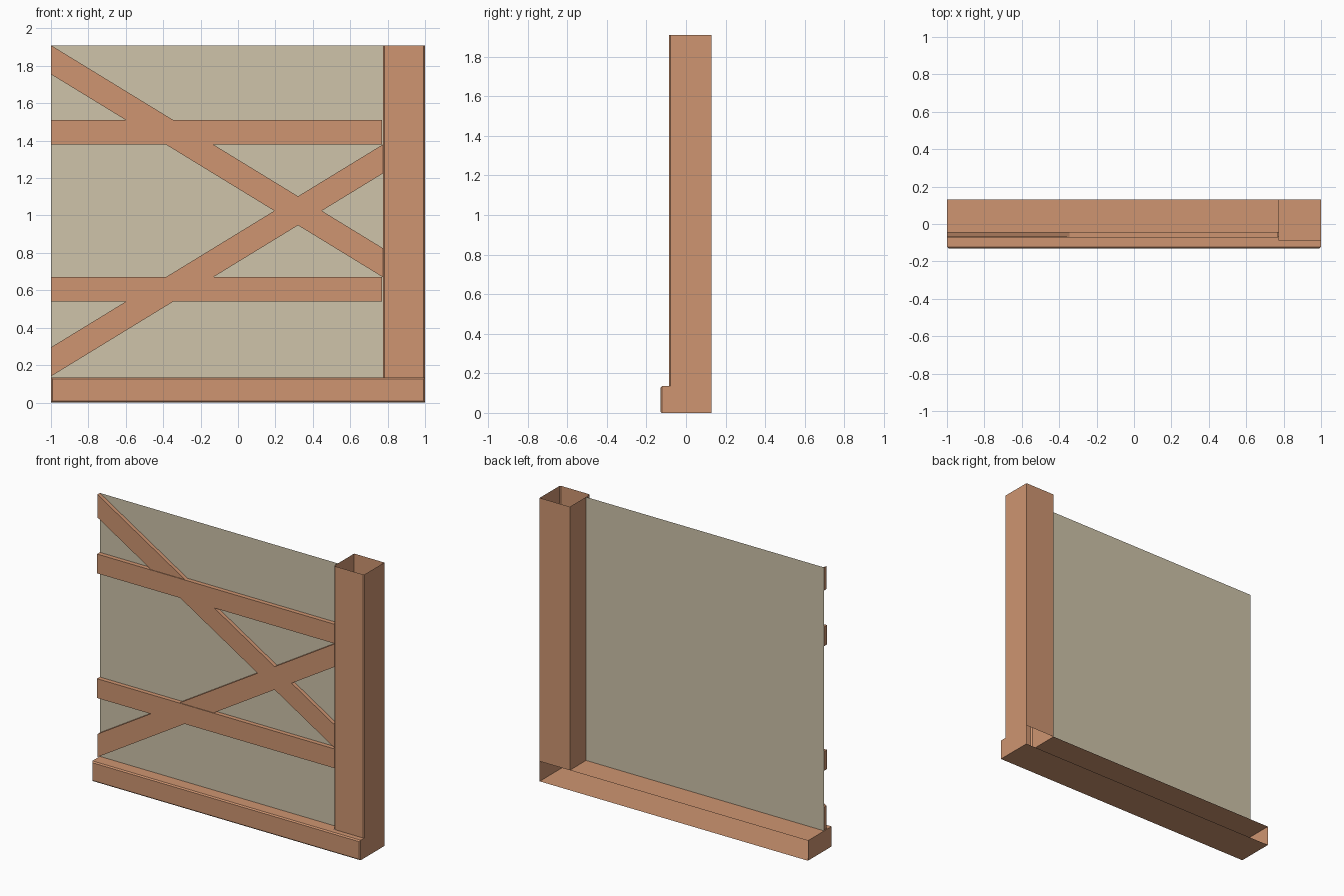
import bpy, bmesh

if "Cube" in bpy.data.objects:
    bpy.data.objects.remove(bpy.data.objects["Cube"])


def material(name, rgb):
    m = bpy.data.materials.new(name)
    m.diffuse_color = (*rgb, 1)
    m.use_nodes = True
    m.node_tree.nodes["Principled BSDF"].inputs["Base Color"].default_value = m.diffuse_color
    return m


WOOD = material("painted_wood", (0.62, 0.30, 0.165))
PLASTER = material("pale_panel", (0.62, 0.55, 0.40))

BEAM_TOP, TOP, POST_X = 0.135, 1.91, 0.775
POST_Y, PANEL_Y, BACK_Y = -0.087, -0.043, 0.13
BEVEL = 0.008


def finish(bm, name, mat):
    me = bpy.data.meshes.new(name)
    bm.to_mesh(me)
    bm.free()
    me.materials.append(mat)
    ob = bpy.data.objects.new(name, me)
    bpy.context.collection.objects.link(ob)
    return ob


def prism(outline, front, back):
    """Solid with an (x, z) outline, running from y=front to y=back."""
    bm = bmesh.new()
    face = bm.faces.new([bm.verts.new((x, front, z)) for x, z in outline])
    ext = bmesh.ops.extrude_face_region(bm, geom=[face], use_keep_orig=True)
    for v in ext["geom"]:
        if isinstance(v, bmesh.types.BMVert):
            v.co.y = back
    bmesh.ops.recalc_face_normals(bm, faces=bm.faces)
    return bm


def rect(x0, x1, z0, z1):
    return [(x0, z0), (x1, z0), (x1, z1), (x0, z1)]


def delete_faces(bm, test):
    bmesh.ops.delete(bm, geom=[f for f in bm.faces if test(f)], context='FACES')


def bevel(bm, test):
    bmesh.ops.bevel(bm, geom=[e for e in bm.edges if test(e)], offset=BEVEL,
                    segments=1, affect='EDGES', profile=0.5)


# Bottom beam: eased front edges, open back, opening in the top under the post
bm = prism(rect(-1, 1, 0, BEAM_TOP), -0.13, BACK_Y)
bevel(bm, lambda e: all(v.co.y < -0.129 for v in e.verts))
top = [f for f in bm.faces if f.normal.z > 0.99]
for co, no in (((POST_X, 0, 0), (1, 0, 0)), ((0, POST_Y, 0), (0, 1, 0))):
    geom = top + list({e for f in top for e in f.edges}) + list({v for f in top for v in f.verts})
    bmesh.ops.bisect_plane(bm, geom=geom, plane_co=co, plane_no=no)
    bm.normal_update()
    top = [f for f in bm.faces if f.normal.z > 0.99]
delete_faces(bm, lambda f: f.normal.y > 0.99 or (
    f.normal.z > 0.99 and f.calc_center_median().x > POST_X
    and f.calc_center_median().y > POST_Y))
finish(bm, "bottom_beam", WOOD)

# Corner post: hollow tube with eased front corners
bm = prism(rect(POST_X, 1, BEAM_TOP, TOP), POST_Y, BACK_Y)
bevel(bm, lambda e: all(v.co.y < POST_Y + 0.001 for v in e.verts)
      and abs(e.verts[0].co.z - e.verts[1].co.z) > 1)
delete_faces(bm, lambda f: abs(f.normal.z) > 0.99)
finish(bm, "corner_post", WOOD)

# Wall panel: a single sheet
bm = bmesh.new()
bm.faces.new([bm.verts.new((x, PANEL_Y, z)) for x, z in rect(-1, POST_X, BEAM_TOP, TOP)])
finish(bm, "wall_panel", PLASTER)


# Battens fixed to the panel, open where they touch it
def batten(name, outline, front):
    bm = prism(outline, front, PANEL_Y)
    delete_faces(bm, lambda f: f.normal.y > 0.99)
    finish(bm, name, WOOD)


for name, z in (("lower_rail", 0.54), ("upper_rail", 1.38)):
    batten(name, rect(-1, 0.77, z, z + 0.13), -0.073)
for name, z0, z1 in (("falling_brace", 1.755, 0.67), ("rising_brace", 0.14, 1.225)):
    batten(name, [(-1, z0), (POST_X, z1), (POST_X, z1 + 0.155), (-1, z0 + 0.155)], -0.069)
